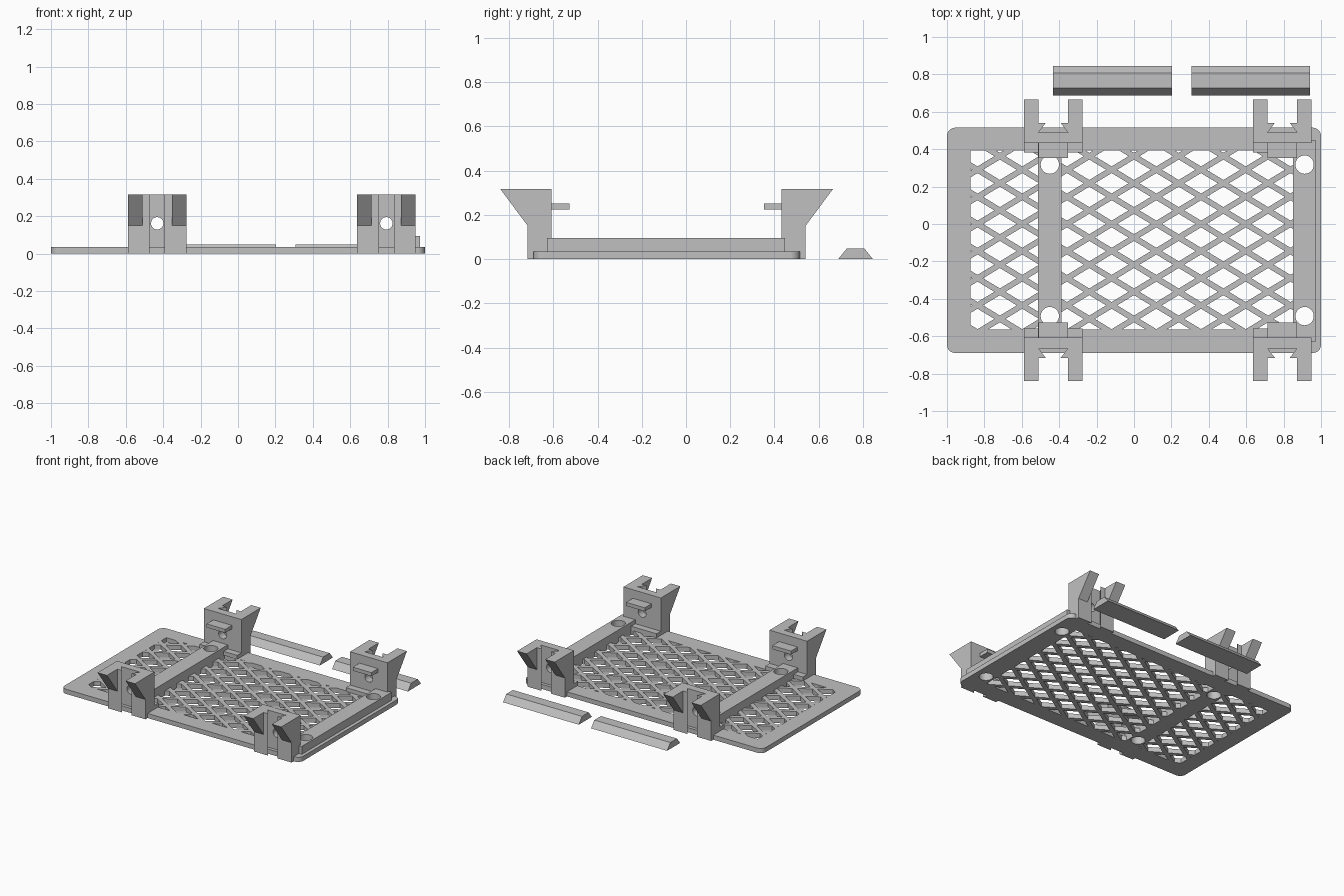
import bpy, bmesh, math

cube = bpy.data.objects.get("Cube")
if cube:
    bpy.data.objects.remove(cube, do_unlink=True)

grey = bpy.data.materials.new("plain grey")
grey.use_nodes = True
COLOUR = (0.53, 0.53, 0.53, 1)
grey.diffuse_color = COLOUR
grey.node_tree.nodes["Principled BSDF"].inputs["Base Color"].default_value = COLOUR

MID_Y = -0.0875          # the tray is symmetric about this line
PLATE_TOP, BAR_TOP = 0.035, 0.095


def add_object(name, mesh):
    mesh.materials.clear()
    mesh.materials.append(grey)
    obj = bpy.data.objects.new(name, mesh)
    bpy.context.scene.collection.objects.link(obj)
    return obj


def prism(name, points, axis, low, high):
    """Extrude a closed profile along x, y or z."""
    place = {"x": lambda a, b: (low, a, b),
             "y": lambda a, b: (a, low, b),
             "z": lambda a, b: (a, b, low)}[axis]
    bm = bmesh.new()
    face = bm.faces.new([bm.verts.new(place(a, b)) for a, b in points])
    new = bmesh.ops.extrude_face_region(bm, geom=[face])["geom"]
    shift = [(high - low) * (axis == c) for c in "xyz"]
    bmesh.ops.translate(bm, vec=shift, verts=[v for v in new if isinstance(v, bmesh.types.BMVert)])
    bmesh.ops.recalc_face_normals(bm, faces=bm.faces)
    mesh = bpy.data.meshes.new(name)
    bm.to_mesh(mesh)
    bm.free()
    return add_object(name, mesh)


def rect(x0, x1, y0, y1):
    return [(x0, y0), (x1, y0), (x1, y1), (x0, y1)]


def circle(cx, cy, r, n=40):
    return [(cx + r * math.cos(math.tau * i / n), cy + r * math.sin(math.tau * i / n)) for i in range(n)]


def rounded_rect(x0, x1, y0, y1, r, n=8):
    points = []
    centres = rect(x0 + r, x1 - r, y0 + r, y1 - r)
    for k, (cx, cy) in enumerate(centres):
        for i in range(n + 1):
            a = math.pi + (k + i / n) * math.pi / 2
            points.append((cx + r * math.cos(a), cy + r * math.sin(a)))
    return points


def sheet(name, loops, low, high):
    """Flat plate from an outline and hole loops."""
    curve = bpy.data.curves.new(name, "CURVE")
    curve.dimensions = "2D"
    curve.fill_mode = "BOTH"
    curve.extrude = (high - low) / 2
    for loop in loops:
        spline = curve.splines.new("POLY")
        spline.points.add(len(loop) - 1)
        for p, (x, y) in zip(spline.points, loop):
            p.co = (x, y, 0, 1)
        spline.use_cyclic_u = True
        spline.use_smooth = False
    temp = bpy.data.objects.new(name + "_outline", curve)
    bpy.context.scene.collection.objects.link(temp)
    graph = bpy.context.evaluated_depsgraph_get()
    mesh = bpy.data.meshes.new_from_object(temp.evaluated_get(graph))
    bpy.data.objects.remove(temp, do_unlink=True)
    bm = bmesh.new()
    bm.from_mesh(mesh)
    bmesh.ops.translate(bm, vec=(0, 0, (low + high) / 2), verts=bm.verts)
    bmesh.ops.remove_doubles(bm, verts=bm.verts, dist=0.00001)
    bmesh.ops.recalc_face_normals(bm, faces=bm.faces)
    bm.to_mesh(mesh)
    bm.free()
    return add_object(name, mesh)


def clip(points, axis, limit, sign):
    """Keep the part of a polygon on one side of an axis-aligned line."""
    out = []
    for p, q in zip(points, points[1:] + points[:1]):
        dp, dq = sign * (limit - p[axis]), sign * (limit - q[axis])
        if dp >= 0:
            out.append(p)
        if dp * dq < 0:
            t = dp / (dp - dq)
            out.append((p[0] + t * (q[0] - p[0]), p[1] + t * (q[1] - p[1])))
    return out


def diamond_holes(x0, x1, y0, y1):
    """Staggered diamonds trimmed to a rectangular window."""
    step_x, step_y, half_x, half_y = 0.1195, 0.0725, 0.09, 0.0545
    holes = []
    for i in range(-9, 10):
        for j in range(-9, 10):
            if (i + j) % 2:
                continue
            cx, cy = i * step_x, j * step_y
            loop = [(cx + half_x, cy), (cx, cy + half_y), (cx - half_x, cy), (cx, cy - half_y)]
            for axis, limit, sign in ((0, x0, -1), (0, x1, 1), (1, y0, -1), (1, y1, 1)):
                loop = clip(loop, axis, limit, sign)
            if len(loop) > 2:
                holes.append(loop)
    return holes


# Mesh plate with screw holes under the crossbars
BARS = {"right": -0.45, "left": 0.912}
BAR_HALF = 0.062
screw_holes = {side: [circle(x, MID_Y + s * 0.405, 0.049) for s in (-1, 1)] for side, x in BARS.items()}
plate_loops = [rounded_rect(-1, 1, -0.69, 0.515, 0.045)]
plate_loops += diamond_holes(-0.875, BARS["right"] - BAR_HALF, -0.565, 0.392)
plate_loops += diamond_holes(BARS["right"] + BAR_HALF, 0.85, -0.565, 0.392)
plate_loops += screw_holes["right"] + screw_holes["left"]
sheet("mesh_plate", plate_loops, 0, PLATE_TOP)

# Raised crossbars
for side, x in BARS.items():
    outline = rect(x - BAR_HALF, x + BAR_HALF, MID_Y - 0.54, MID_Y + 0.535)
    sheet(side + "_crossbar", [outline] + screw_holes[side], PLATE_TOP, BAR_TOP)


def bracket(name, cx, s):
    """Upright clamp with dovetail slot, flared arms, foot and tab."""
    half, arm, mouth, top = 0.157, 0.078, 0.04, 0.317
    inner, slot, outer, tip = 0.52, 0.578, 0.628, 0.752

    def y(d):
        return MID_Y + s * d

    right_side = [(half, inner), (half, outer), (mouth, outer), (arm, slot)]
    profile = right_side + [(-x, d) for x, d in reversed(right_side)]
    body = prism(name + "_body", [(cx + x, y(d)) for x, d in profile], "z", 0, top)

    # Round bolt hole through the body
    cutter = prism(name + "_cutter", circle(cx, 0.162, 0.033), "y", y(0.56) - 0.2, y(0.56) + 0.2)
    cutter.hide_render = True
    cut = body.modifiers.new("bolt_hole", "BOOLEAN")
    cut.operation, cut.object, cut.solver = "DIFFERENCE", cutter, "EXACT"
    graph = bpy.context.evaluated_depsgraph_get()
    drilled = bpy.data.meshes.new_from_object(body.evaluated_get(graph))
    body.modifiers.clear()
    body.data = drilled
    bpy.data.objects.remove(cutter, do_unlink=True)

    flare = [(y(outer), 0.15), (y(tip), top), (y(outer), top)]
    for label, a, b in (("right", -half, -arm), ("left", arm, half)):
        prism(f"{name}_{label}_arm", flare, "x", cx + a, cx + b)
    prism(name + "_foot", rect(cx - half, cx + half, *sorted((y(0.47), y(inner)))), "z", PLATE_TOP, 0.065)
    prism(name + "_tab", rect(cx - arm, cx + arm, *sorted((y(0.44), y(inner)))), "z", 0.225, 0.252)


for side, cx in (("right", -0.432), ("left", 0.793)):
    for end, s in (("front", -1), ("back", 1)):
        bracket(f"{end}_{side}_bracket", cx, s)

# Loose dovetail rails lying behind the tray
rail = [(0.688, 0), (0.845, 0), (0.806, 0.048), (0.727, 0.048)]
prism("right_rail", rail, "x", -0.433, 0.204)
prism("left_rail", rail, "x", 0.307, 0.942)
